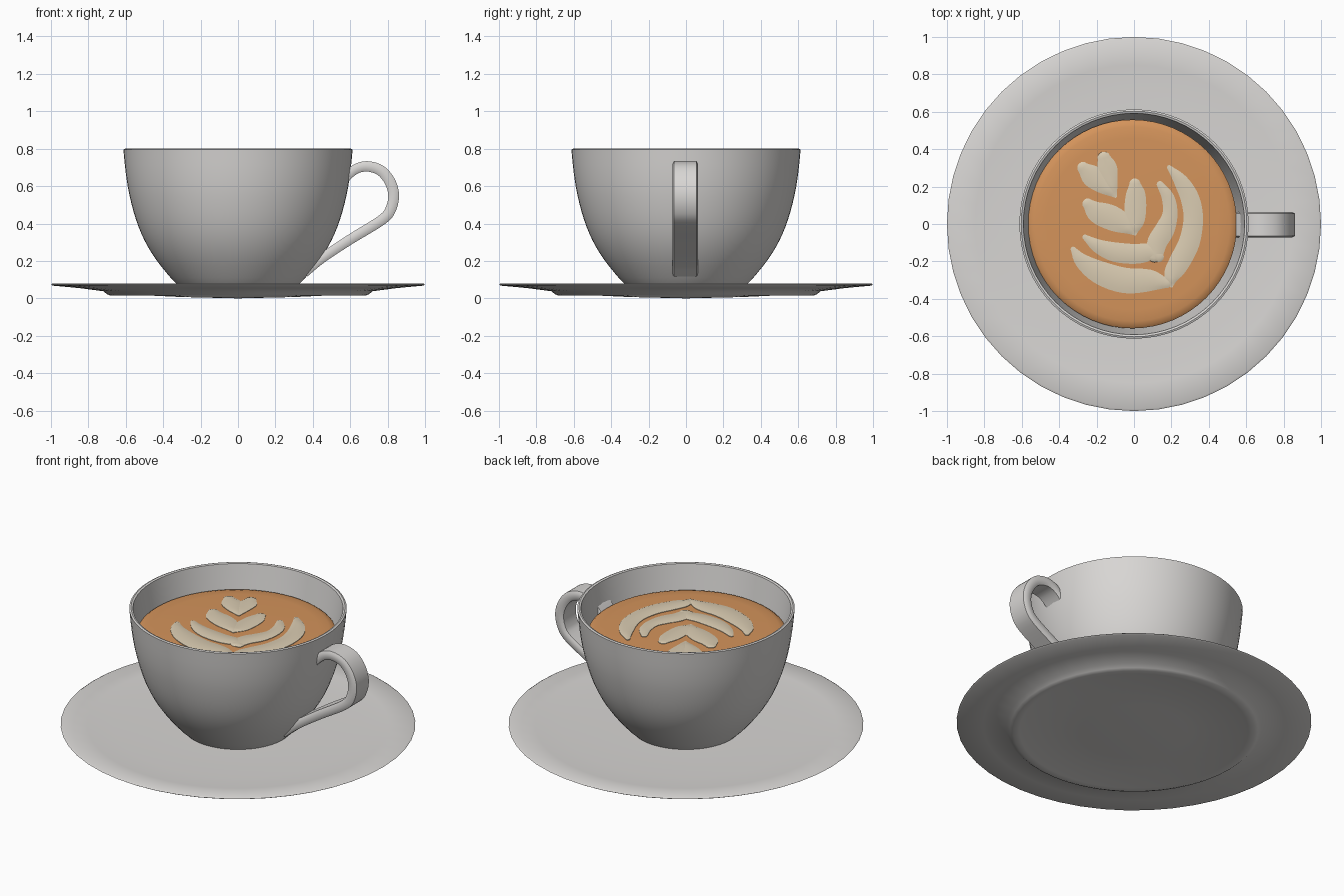
import bpy, math
from mathutils import Vector

if "Cube" in bpy.data.objects:
    bpy.data.objects.remove(bpy.data.objects["Cube"])


def material(name, rgb):
    m = bpy.data.materials.new(name)
    m.diffuse_color = (*rgb, 1)
    m.use_nodes = True
    m.node_tree.nodes["Principled BSDF"].inputs["Base Color"].default_value = m.diffuse_color
    return m


CERAMIC = material("white ceramic", (0.69, 0.675, 0.66))
COFFEE = material("milky coffee", (0.66, 0.295, 0.105))
CREAM = material("milk foam", (0.71, 0.61, 0.45))


def make(name, verts, faces, mat, angle=40):
    mesh = bpy.data.meshes.new(name)
    mesh.from_pydata(verts, [], faces)
    mesh.materials.append(mat)
    ob = bpy.data.objects.new(name, mesh)
    bpy.context.collection.objects.link(ob)
    bpy.ops.object.select_all(action='DESELECT')
    ob.select_set(True)
    bpy.context.view_layer.objects.active = ob
    bpy.ops.object.mode_set(mode='EDIT')
    bpy.ops.mesh.select_all(action='SELECT')
    bpy.ops.mesh.normals_make_consistent(inside=False)
    bpy.ops.object.mode_set(mode='OBJECT')
    bpy.ops.object.shade_smooth_by_angle(angle=math.radians(angle))
    return ob


def spline(pts, steps):
    """Smooth path through points of any dimension."""
    p = [Vector(q) for q in pts]
    p = [2 * p[0] - p[1]] + p + [2 * p[-1] - p[-2]]
    out = []
    for a, b, c, d in zip(p, p[1:], p[2:], p[3:]):
        for i in range(steps):
            t = i / steps
            out.append(0.5 * (2 * b + (c - a) * t + (2 * a - 5 * b + 4 * c - d) * t * t
                              + (3 * b - a - 3 * c + d) * t ** 3))
    return out + [p[-2]]


def lathe(name, profile, mat, n, x=0.0):
    """Turn a (radius, height) profile whose ends lie on the axis."""
    verts, faces = [], []
    for r, z in profile[1:-1]:
        verts += [(x + r * math.cos(2 * math.pi * i / n), r * math.sin(2 * math.pi * i / n), z)
                  for i in range(n)]
    rings = len(profile) - 2
    for k in range(rings - 1):
        for i in range(n):
            j = (i + 1) % n
            faces.append((k * n + i, k * n + j, k * n + n + j, k * n + n + i))
    for z, base in ((profile[0][1], 0), (profile[-1][1], (rings - 1) * n)):
        verts.append((x, 0, z))
        faces += [(base + i, base + (i + 1) % n, len(verts) - 1) for i in range(n)]
    return make(name, verts, faces, mat)


def sweep(name, sections, mat, angle=40):
    """Skin a row of closed cross-sections and cap both ends."""
    n = len(sections[0])
    verts = [v for s in sections for v in s]
    faces = [tuple(range(n)), tuple(range(len(verts) - n, len(verts)))]
    for k in range(len(sections) - 1):
        for i in range(n):
            j = (i + 1) % n
            faces.append((k * n + i, k * n + j, k * n + n + j, k * n + n + i))
    return make(name, verts, faces, mat, angle)


# Saucer with a raised foot ring underneath
lathe("saucer", [(0, 0), (0.3, 0.007), (0.62, 0.022), (0.645, 0.015), (0.68, 0.014), (0.70, 0.022),
                 (0.72, 0.038), (0.85, 0.055), (0.99, 0.068), (1.0, 0.074), (0.99, 0.08),
                 (0.85, 0.07), (0.7, 0.063), (0.35, 0.06), (0, 0.06)], CERAMIC, 48)

# Cup: outer wall, rim, then inner wall
outer = spline([(0.31, 0.06), (0.36, 0.11), (0.44, 0.21), (0.50, 0.31),
                (0.545, 0.42), (0.58, 0.55), (0.60, 0.67), (0.613, 0.796)], 3)
inner = spline([(0.592, 0.796), (0.568, 0.66), (0.545, 0.54), (0.50, 0.38),
                (0.42, 0.23), (0.30, 0.10)], 3)
profile = [(0, 0.055)] + [tuple(v) for v in outer] + [(0.603, 0.80)]
profile += [tuple(v) for v in inner] + [(0, 0.09)]
lathe("cup", profile, CERAMIC, 64)

# Coffee, its surface rounding down at the wall
lathe("coffee", [(0, 0.60), (0.53, 0.60), (0.558, 0.645), (0.545, 0.655), (0.52, 0.662),
                 (0.46, 0.665), (0, 0.667)], COFFEE, 64, -0.008)

# Handle: rounded strap swept along a loop in the xz plane
path = spline([(0.555, 0.62), (0.60, 0.67), (0.645, 0.698), (0.70, 0.705), (0.765, 0.682),
               (0.812, 0.625), (0.832, 0.555), (0.818, 0.48), (0.77, 0.42), (0.60, 0.315),
               (0.45, 0.215), (0.355, 0.135)], 4)
sections = []
for i, p in enumerate(path):
    d = (path[min(i + 1, len(path) - 1)] - path[max(i - 1, 0)]).normalized()
    h = 0.024 + 0.005 * math.sin(math.pi * i / (len(path) - 1))
    ring = []
    for a, b in ((-1, -0.5), (-0.88, -1), (0.88, -1), (1, -0.5),
                 (1, 0.5), (0.88, 1), (-0.88, 1), (-1, 0.5)):
        ring.append((p.x - d.y * h * b, -0.004 + 0.068 * a, p.y + d.x * h * b))
    sections.append(ring)
sweep("handle", sections, CERAMIC, 50)


def foam(name, pts):
    """Puffy tapered stroke of (x, y, half width) with round ends."""
    s = spline(pts, 4)
    xy = [Vector((v.x, v.y)) for v in s]
    w = [max(v.z, 0.005) for v in s]
    d0, d1 = (xy[0] - xy[1]).normalized(), (xy[-1] - xy[-2]).normalized()
    caps = [math.radians(a) for a in (85, 60, 30)]
    centre = [xy[0] + d0 * w[0] * math.sin(a) for a in caps] + xy
    centre += [xy[-1] + d1 * w[-1] * math.sin(a) for a in reversed(caps)]
    width = [w[0] * math.cos(a) for a in caps] + w + [w[-1] * math.cos(a) for a in reversed(caps)]
    rows = []
    for i, (c, r) in enumerate(zip(centre, width)):
        d = (centre[min(i + 1, len(centre) - 1)] - centre[max(i - 1, 0)]).normalized()
        side = Vector((-d.y, d.x))
        row = []
        for u, v in ((-1, -0.003), (-1, 0.002), (-0.6, 0.006), (0, 0.008),
                     (0.6, 0.006), (1, 0.002), (1, -0.003)):
            q = c + side * r * u
            lift = v * min(1, r / 0.03) if v > 0.002 else v
            row.append((q.x, q.y, 0.667 + max(lift, 0.002) if v > 0 else 0.667 + v))
        rows.append(row)
    sweep(name, rows, CREAM, 60)


# Foam pattern: two hearts, each of two lobes, and two pairs of leaves
foam("small_heart_left", [(-0.272, 0.30, 0.032), (-0.225, 0.257, 0.058),
                          (-0.16, 0.203, 0.045), (-0.10, 0.15, 0.01)])
foam("small_heart_right", [(-0.16, 0.352, 0.035), (-0.144, 0.30, 0.053),
                           (-0.128, 0.23, 0.042), (-0.10, 0.15, 0.01)])
foam("large_heart_left", [(-0.246, 0.107, 0.03), (-0.198, 0.064, 0.058), (-0.118, 0.032, 0.066),
                          (-0.048, -0.005, 0.05), (0.005, -0.052, 0.01)])
foam("large_heart_right", [(0.005, 0.214, 0.03), (0.009, 0.16, 0.052), (0.007, 0.08, 0.058),
                           (0.005, 0.005, 0.048), (0.005, -0.052, 0.01)])
foam("inner_leaf_left", [(-0.262, -0.07, 0.014), (-0.193, -0.118, 0.037), (-0.102, -0.15, 0.052),
                         (0.005, -0.16, 0.053), (0.085, -0.152, 0.047), (0.13, -0.175, 0.03)])
foam("inner_leaf_right", [(0.139, 0.212, 0.018), (0.182, 0.14, 0.034), (0.193, 0.055, 0.04),
                          (0.166, -0.027, 0.052), (0.125, -0.096, 0.053), (0.112, -0.16, 0.045)])
foam("outer_leaf_left", [(-0.325, -0.135, 0.014), (-0.278, -0.198, 0.04), (-0.182, -0.26, 0.062),
                         (-0.05, -0.302, 0.068), (0.085, -0.302, 0.058), (0.175, -0.318, 0.025)])
foam("outer_leaf_right", [(0.188, 0.303, 0.012), (0.25, 0.23, 0.038), (0.3, 0.134, 0.05),
                          (0.317, 0.027, 0.052), (0.296, -0.096, 0.056), (0.246, -0.198, 0.056),
                          (0.205, -0.272, 0.045), (0.2, -0.33, 0.01)])
